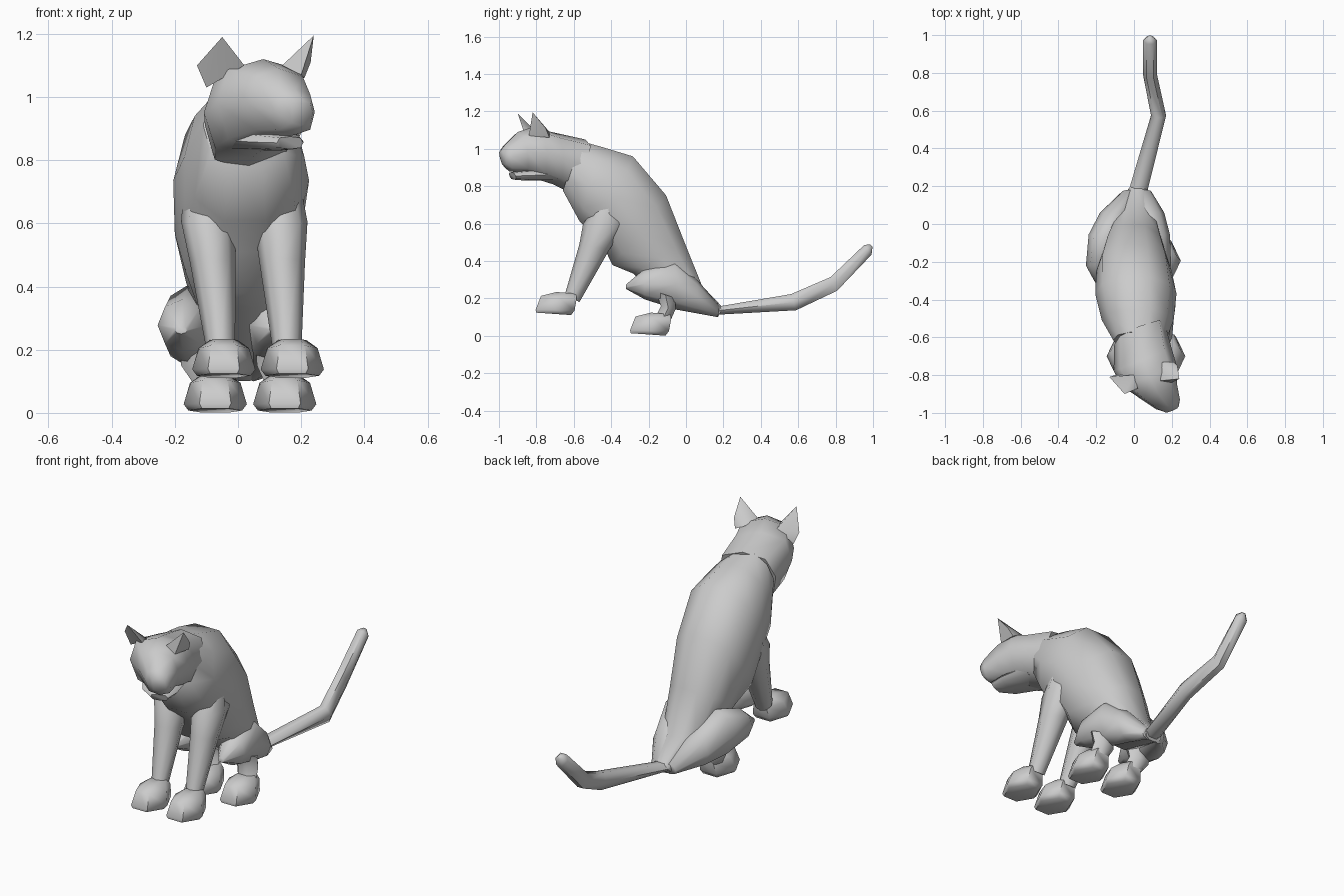
import bpy, bmesh
from math import sin, cos, pi, radians


def finish(name, bm):
    bmesh.ops.recalc_face_normals(bm, faces=bm.faces)
    mesh = bpy.data.meshes.new(name)
    bm.to_mesh(mesh)
    bm.free()
    ob = bpy.data.objects.new(name, mesh)
    bpy.context.collection.objects.link(ob)
    return ob


def loft(name, rings, n=8, yaw=0, power=1.0):
    """Each ring: centre x, half width, (y, z) of one rim end, (y, z) of the other."""
    bm = bmesh.new()
    rows = []
    sp = lambda v: (1 if v > 0 else -1) * abs(v) ** power if abs(v) > 1e-6 else 0
    for cx, hw, (y1, z1), (y2, z2) in rings:
        row = []
        for i in range(n):
            c, s = sp(cos(2 * pi * i / n)), sp(sin(2 * pi * i / n))
            row.append(bm.verts.new((cx + c * hw * cos(yaw),
                                     (y1 + y2) / 2 + s * (y1 - y2) / 2 + c * hw * sin(yaw),
                                     (z1 + z2) / 2 + s * (z1 - z2) / 2)))
        rows.append(row)
    for a, b in zip(rows, rows[1:]):
        for i in range(n):
            j = (i + 1) % n
            bm.faces.new((a[i], a[j], b[j], b[i]))
    bm.faces.new(rows[0])
    bm.faces.new(rows[-1])
    return finish(name, bm)


def hull(name, points):
    bm = bmesh.new()
    for p in points:
        bm.verts.new(p)
    bmesh.ops.convex_hull(bm, input=bm.verts)
    return finish(name, bm)


# Torso from neck to tail root
loft("body", [
    (0.03, 0.14, (-0.57, 1.05), (-0.66, 0.77)),
    (0.02, 0.19, (-0.45, 1.02), (-0.57, 0.60)),
    (0.01, 0.215, (-0.28, 0.97), (-0.46, 0.50)),
    (0.00, 0.20, (-0.10, 0.76), (-0.40, 0.37)),
    (0.00, 0.165, (0.00, 0.50), (-0.29, 0.33)),
    (0.01, 0.12, (0.09, 0.27), (-0.12, 0.19)),
    (0.02, 0.05, (0.20, 0.15), (0.17, 0.10))], n=10, power=0.9)

# Head turned to one side, with separate lower jaw
yaw = radians(22)
loft("head", [
    (0.03, 0.145, (-0.54, 1.05), (-0.63, 0.77)),
    (0.045, 0.165, (-0.72, 1.09), (-0.71, 0.81)),
    (0.08, 0.155, (-0.81, 1.12), (-0.79, 0.835)),
    (0.13, 0.105, (-0.90, 1.09), (-0.87, 0.87)),
    (0.18, 0.068, (-0.965, 1.025), (-0.945, 0.88)),
    (0.20, 0.04, (-0.99, 0.99), (-0.97, 0.91))], n=8, yaw=yaw, power=0.75)
loft("lower_jaw", [
    (0.06, 0.12, (-0.72, 0.90), (-0.72, 0.83)),
    (0.125, 0.09, (-0.87, 0.885), (-0.86, 0.83)),
    (0.165, 0.045, (-0.935, 0.875), (-0.92, 0.835))], n=8, yaw=yaw, power=0.7)

# Ears
hull("left_ear", [(-.13, -.81, 1.10), (-.05, -.90, 1.19), (.02, -.87, 1.10),
                  (-.10, -.80, 1.03), (0, -.80, 1.09)])
hull("right_ear", [(.24, -.82, 1.195), (.14, -.83, 1.10), (.20, -.84, 1.07),
                   (.21, -.73, 1.06), (.23, -.75, 1.11), (.15, -.73, 1.09)])

# Tail
loft("tail", [
    (0.02, 0.05, (0.17, 0.16), (0.17, 0.11)),
    (0.13, 0.04, (0.56, 0.23), (0.59, 0.13)),
    (0.085, 0.037, (0.77, 0.32), (0.81, 0.235)),
    (0.085, 0.037, (0.95, 0.49), (0.995, 0.43)),
    (0.085, 0.012, (0.985, 0.49), (0.998, 0.475))], n=6)


def paw(name, cx, dy=0.0, dz=0.0):
    loft(name, [
        (cx, 0.085, (-0.815 + dy, 0.125 + dz), (-0.60 + dy, 0.11 + dz)),
        (cx, 0.10, (-0.82 + dy, 0.14 + dz), (-0.58 + dy, 0.135 + dz)),
        (cx, 0.08, (-0.79 + dy, 0.215 + dz), (-0.57 + dy, 0.195 + dz)),
        (cx, 0.045, (-0.70 + dy, 0.235 + dz), (-0.58 + dy, 0.225 + dz))], n=6)


# Front legs: x positions from shoulder to ankle
for side, xs in (("left", (-0.10, -0.095, -0.08, -0.055)),
                 ("right", (0.125, 0.135, 0.14, 0.155))):
    loft(side + "_front_leg", [
        (xs[0], 0.07, (-0.44, 0.75), (-0.37, 0.72)),
        (xs[1], 0.085, (-0.55, 0.60), (-0.31, 0.61)),
        (xs[2], 0.072, (-0.57, 0.49), (-0.41, 0.46)),
        (xs[3], 0.046, (-0.645, 0.23), (-0.57, 0.18))])
paw("left_front_paw", -0.045)
paw("right_front_paw", 0.172)

# Haunches, shins and rear paws
for side, hx, shin_x, paw_x in (
        ("left", (-0.18, -0.165, -0.15, -0.10, -0.02), -0.115, -0.072),
        ("right", (0.12, 0.11, 0.10, 0.08, 0.05), 0.125, 0.148)):
    loft(side + "_haunch", [
        (hx[0], 0.02, (-0.32, 0.275), (-0.32, 0.25)),
        (hx[0] * 0.97, 0.08, (-0.22, 0.36), (-0.22, 0.195)),
        (hx[2], 0.09, (-0.06, 0.41), (-0.05, 0.14)),
        (hx[3], 0.08, (0.06, 0.30), (0.06, 0.12)),
        (hx[4], 0.04, (0.18, 0.16), (0.17, 0.10))])
    loft(side + "_shin", [
        (shin_x, 0.07, (-0.17, 0.24), (-0.05, 0.20)),
        (shin_x, 0.065, (-0.14, 0.16), (-0.05, 0.14)),
        (paw_x, 0.05, (-0.18, 0.08), (-0.09, 0.05))], n=6)
    paw(side + "_rear_paw", paw_x, 0.505, -0.11)

# Smooth facets, keep creases
bpy.ops.object.select_all(action='SELECT')
bpy.context.view_layer.objects.active = bpy.data.objects["body"]
bpy.ops.object.shade_smooth_by_angle(angle=radians(60))
